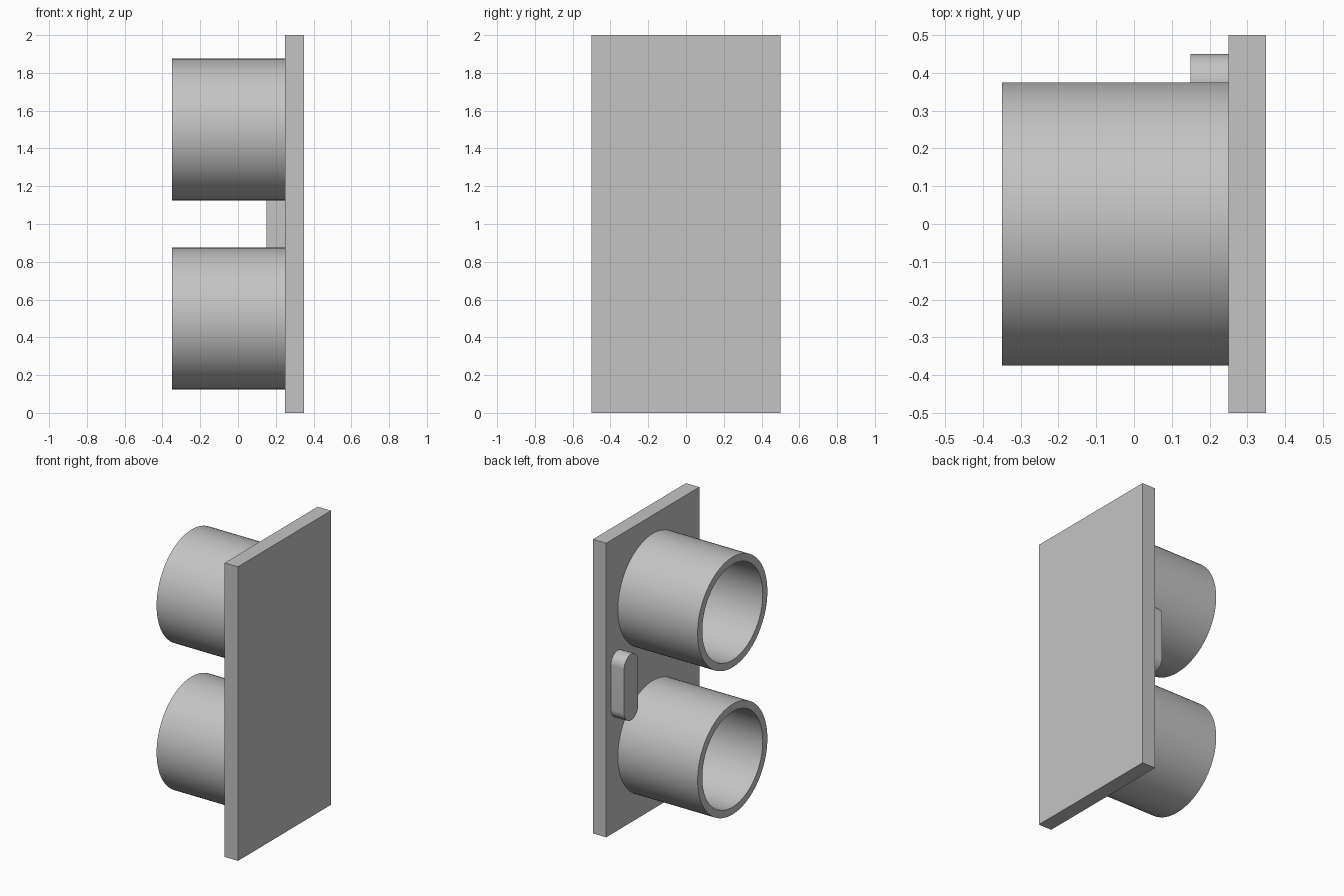
import bpy
import bmesh
from math import sin, cos, pi, radians

if "Cube" in bpy.data.objects:
    bpy.data.objects.remove(bpy.data.objects["Cube"], do_unlink=True)

grey = bpy.data.materials.new("plain grey")
grey.use_nodes = True
colour = (0.55, 0.55, 0.55, 1)
grey.diffuse_color = colour
grey.node_tree.nodes["Principled BSDF"].inputs["Base Color"].default_value = colour

PLATE_BACK, PLATE_FRONT = 0.25, 0.35


def arc(radius, y, z, start, end, steps):
    """Points (y, z) along an arc, angles in radians."""
    angles = [start + (end - start) * i / steps for i in range(steps + 1)]
    return [(y + radius * cos(a), z + radius * sin(a)) for a in angles]


def finish(name, bm, smooth=True):
    bmesh.ops.recalc_face_normals(bm, faces=bm.faces)
    mesh = bpy.data.meshes.new(name)
    bm.to_mesh(mesh)
    bm.free()
    mesh.materials.append(grey)
    obj = bpy.data.objects.new(name, mesh)
    bpy.context.collection.objects.link(obj)
    if smooth:
        bpy.ops.object.select_all(action="DESELECT")
        obj.select_set(True)
        bpy.context.view_layer.objects.active = obj
        bpy.ops.object.shade_smooth_by_angle(angle=radians(30))
    return obj


def prism(name, outline, x0, x1, smooth=True):
    """Extrude a (y, z) outline along x."""
    bm = bmesh.new()
    face = bm.faces.new([bm.verts.new((x0, y, z)) for y, z in outline])
    grown = bmesh.ops.extrude_face_region(bm, geom=[face], use_keep_orig=True)
    moved = [v for v in grown["geom"] if isinstance(v, bmesh.types.BMVert)]
    bmesh.ops.translate(bm, verts=moved, vec=(x1 - x0, 0, 0))
    return finish(name, bm, smooth)


def tube(name, z, outer, inner, x0, x1, sides=96):
    """Hollow cylinder along x: a wall profile swept into a closed ring."""
    bm = bmesh.new()
    profile = [(x0, outer), (x1, outer), (x1, inner), (x0, inner)]
    rings = []
    for i in range(sides):
        a = 2 * pi * i / sides
        rings.append([bm.verts.new((x, r * cos(a), z + r * sin(a))) for x, r in profile])
    for i, ring in enumerate(rings):
        after = rings[(i + 1) % sides]
        for j in range(4):
            k = (j + 1) % 4
            bm.faces.new((ring[j], ring[k], after[k], after[j]))
    return finish(name, bm)


# Flat upright mounting plate
prism("mounting_plate", [(-0.5, 0), (0.5, 0), (0.5, 2), (-0.5, 2)],
      PLATE_BACK, PLATE_FRONT, smooth=False)

# Two open tubes, one above the other
for label, height in (("lower", 0.5), ("upper", 1.5)):
    tube(label + "_tube", height, 0.375, 0.325, -0.35, PLATE_BACK)

# Round-ended key beside the tubes
key = arc(0.075, 0.375, 1.15, 0, pi, 24) + arc(0.075, 0.375, 0.85, pi, 2 * pi, 24)
prism("rounded_key", key, 0.15, PLATE_BACK)
